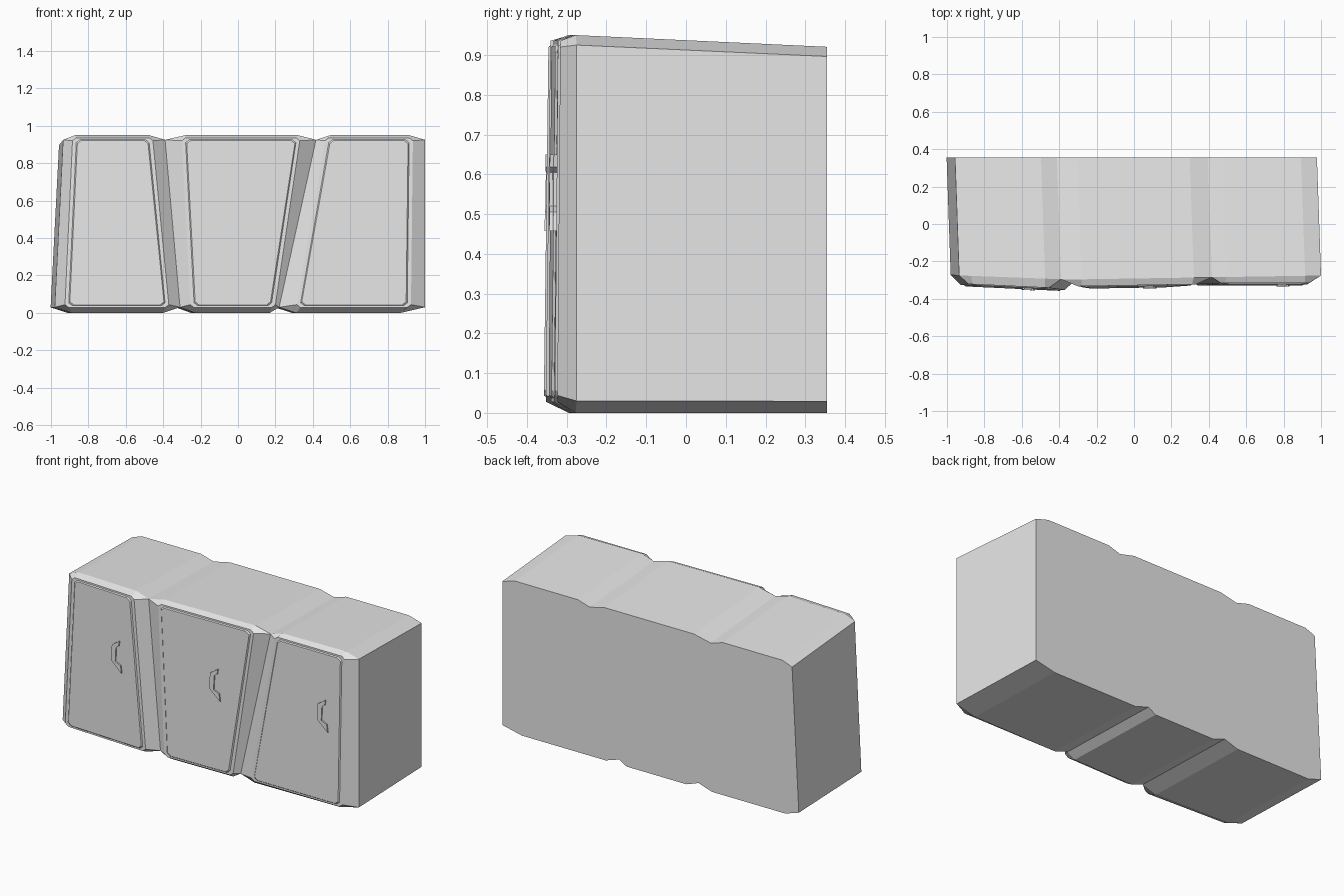
import bpy
import bmesh

if "Cube" in bpy.data.objects:
    bpy.data.objects.remove(bpy.data.objects["Cube"])

grey = bpy.data.materials.new("light_grey")
grey.use_nodes = True
grey.diffuse_color = (0.8, 0.8, 0.8, 1)
grey.node_tree.nodes["Principled BSDF"].inputs["Base Color"].default_value = (0.8, 0.8, 0.8, 1)

TOP, TOP_EDGE, LOW_EDGE, BACK = 0.95, 0.925, 0.03, 0.355

# Each section: outline x positions, door corner x positions, front depth left/right, handle x
sections = {
    "right": dict(top=(-0.935, -0.87, -0.475, -0.39), low=(-0.98, -0.89, -0.40, -0.31),
                  door=(-0.885, -0.455, -0.925, -0.37), depth=(-0.325, -0.347), handle=-0.565),
    "middle": dict(top=(-0.39, -0.28, 0.32, 0.417), low=(-0.31, -0.23, 0.17, 0.22),
                   door=(-0.30, 0.33, -0.255, 0.20), depth=(-0.338, -0.328), handle=0.085),
    "left": dict(top=(0.417, 0.495, 0.915, 1.0), low=(0.22, 0.31, 0.87, 1.0),
                 door=(0.465, 0.935, 0.315, 0.925), depth=(-0.322, -0.322), handle=0.797),
}


def make_object(name, bm):
    bmesh.ops.remove_doubles(bm, verts=bm.verts, dist=0.0001)
    mesh = bpy.data.meshes.new(name)
    bm.to_mesh(mesh)
    bm.free()
    mesh.materials.append(grey)
    obj = bpy.data.objects.new(name, mesh)
    bpy.context.collection.objects.link(obj)
    return obj


def seam(x):
    """Depth where the box meets the bevelled fronts."""
    d = x + 0.35
    return -0.297 + (0.016 * d if d > 0 else -0.038 * d)


def outline(s):
    """Eight outline points of a section, clockwise from the top left."""
    t, b = s["top"], s["low"]
    return [(t[1], TOP), (t[2], TOP), (t[3], TOP_EDGE), (b[3], LOW_EDGE),
            (b[2], 0), (b[1], 0), (b[0], LOW_EDGE), (t[0], TOP_EDGE)]


def door_loop(s, dx, dz, cut=0.02):
    """Door outline with clipped corners, shrunk by dx and dz."""
    tl, tr, bl, br = s["door"]
    tl, tr, bl, br = tl + dx, tr - dx, bl + dx, br - dx
    zt, zb = 0.936 - dz, 0.028 + dz
    c = cut * 0.8
    return [(tl + cut, zt), (tr - cut, zt), (tr, zt - c), (br, zb + c),
            (br - cut, zb), (bl + cut, zb), (bl, zb + c), (tl, zt - c)]


def front_depth(s, x, z):
    """Slightly tilted plane of a door face."""
    x0, x1 = s["door"][2], s["door"][1]
    y0, y1 = s["depth"]
    return y0 + (y1 - y0) * (x - x0) / (x1 - x0) - 0.008 * (1 - z / TOP)


def bridge(bm, outer, inner, skip=()):
    n = len(outer)
    for i in range(n):
        j = (i + 1) % n
        if i not in skip:
            bm.faces.new((inner[i], inner[j], outer[j], outer[i]))


# Box: three chamfered prisms joined at the grooves, lower and shifted at the rear
bm = bmesh.new()
for name, s in sections.items():
    pts = outline(s)
    rear = [bm.verts.new((x - 0.022, BACK, z * 0.969)) for x, z in pts]
    front = [bm.verts.new((x, seam(x), z)) for x, z in pts]
    skip = {"right": (2,), "middle": (2, 6), "left": (6,)}[name]
    bridge(bm, rear, front, skip)
    bm.faces.new(rear)
make_object("cabinet_box", bm)

# Doors: bevelled surround, thin rim and slightly raised panel
for name, s in sections.items():
    bm = bmesh.new()
    rings = [[bm.verts.new((x, seam(x), z)) for x, z in outline(s)]]
    for dx, dz, sink in ((0, 0, 0.006), (0.02, 0.01, 0.006), (0.026, 0.015, 0)):
        rings.append([bm.verts.new((x, front_depth(s, x, z) + sink, z))
                      for x, z in door_loop(s, dx, dz)])
    for outer, inner in zip(rings, rings[1:]):
        bridge(bm, outer, inner)
    bm.faces.new(rings[-1][::-1])
    make_object(name + "_door", bm)

# Handles: flat angular brackets
bracket = [(0.02, 0.10), (-0.032, 0.065), (-0.036, -0.03), (0.035, -0.092),
           (0.028, -0.045), (-0.008, -0.03), (-0.004, 0.055), (0.014, 0.068)]
for name, s in sections.items():
    bm = bmesh.new()
    pts = [(s["handle"] + x, 0.55 + z) for x, z in bracket]
    base, face = ([bm.verts.new((x, front_depth(s, x, z) + off, z)) for x, z in pts]
                  for off in (0.004, -0.008))
    bridge(bm, base, face)
    bm.faces.new(face)
    bm.faces.new(base)
    bmesh.ops.recalc_face_normals(bm, faces=bm.faces)
    make_object(name + "_handle", bm)
